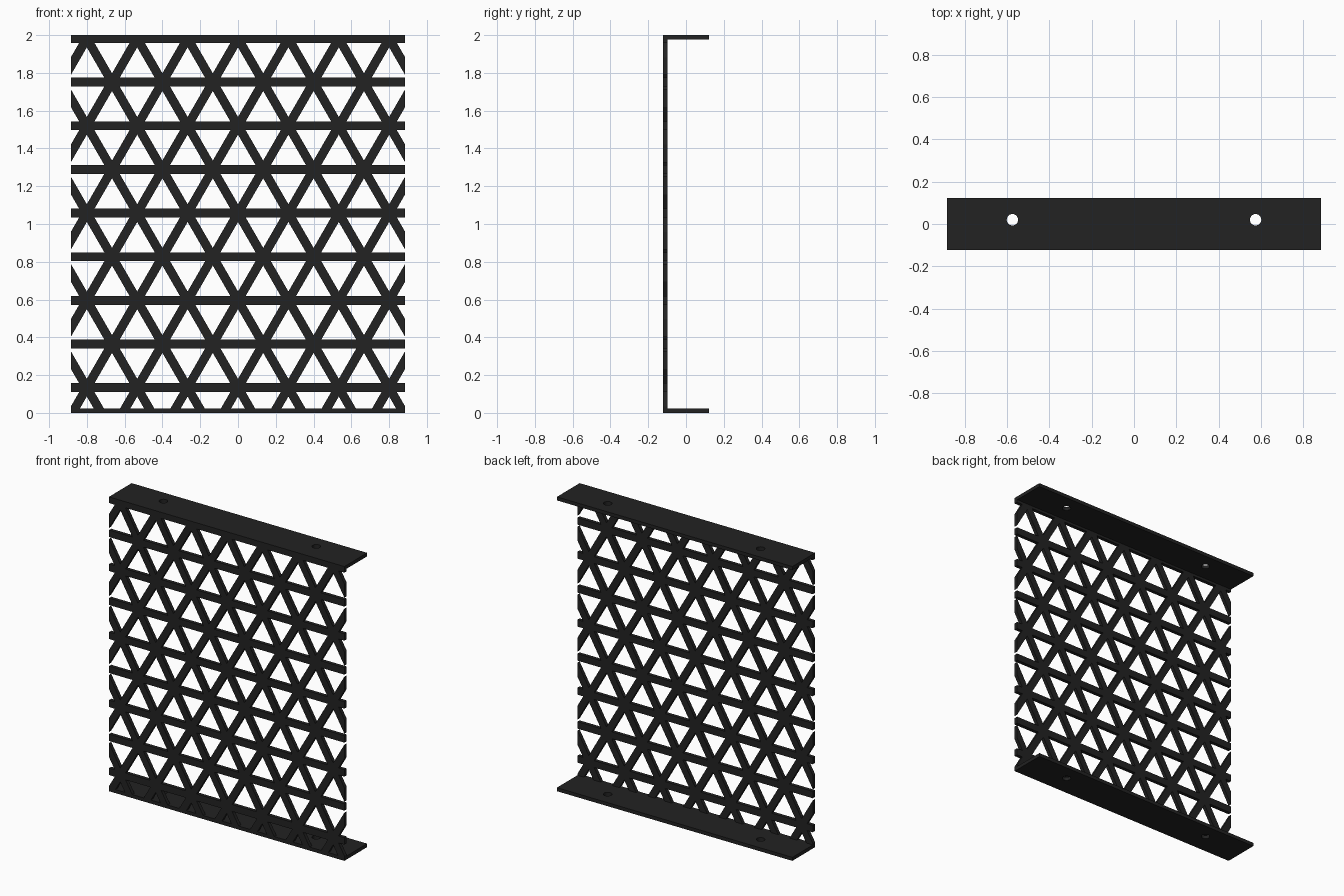
import bpy, bmesh, math
from mathutils import Matrix

if "Cube" in bpy.data.objects:
    bpy.data.objects.remove(bpy.data.objects["Cube"])

W, D, H = 0.885, 0.122, 2.0      # half width, half depth, height
T = 0.024                        # sheet thickness
BAR = 0.047                      # lattice bar width
PITCH = 0.2668                   # spacing of lattice nodes
ROW = PITCH * math.sqrt(3) / 2
TOP = 1.982                      # centre line of top bar

black = bpy.data.materials.new("matte black")
black.diffuse_color = (0.016, 0.016, 0.016, 1)
black.use_nodes = True
black.node_tree.nodes["Principled BSDF"].inputs["Base Color"].default_value = black.diffuse_color


def finish(name, bm):
    bmesh.ops.recalc_face_normals(bm, faces=bm.faces)
    me = bpy.data.meshes.new(name)
    bm.to_mesh(me)
    bm.free()
    me.materials.append(black)
    ob = bpy.data.objects.new(name, me)
    bpy.context.collection.objects.link(ob)
    return ob


def box(name, lo, hi):
    bm = bmesh.new()
    size = [b - a for a, b in zip(lo, hi)]
    mid = [(a + b) / 2 for a, b in zip(lo, hi)]
    bmesh.ops.create_cube(bm, size=1, matrix=Matrix.Translation(mid) @ Matrix.Diagonal((*size, 1)))
    return finish(name, bm)


def cut(ob, cutter):
    mod = ob.modifiers.new("cut", 'BOOLEAN')
    mod.operation = 'DIFFERENCE'
    mod.solver = 'EXACT'
    mod.object = cutter
    bpy.context.view_layer.objects.active = ob
    bpy.ops.object.modifier_apply(modifier=mod.name)


# triangular openings between the bars
bm = bmesh.new()
inr = ROW / 3 - BAR / 2
yc = -D + T / 2
for r in range(9):
    base = TOP - (r + 1) * ROW               # lower bar of this row
    for k in range(-9, 10):
        up = k % 2 == r % 2                  # apex sits on a node of the upper bar
        s = 1 if up else -1
        zc = base + (ROW / 3 if up else 2 * ROW / 3)
        xc = k * PITCH / 2
        pts = [(xc, zc + s * 2 * inr),
               (xc - inr * math.sqrt(3), zc - s * inr),
               (xc + inr * math.sqrt(3), zc - s * inr)]
        if min(p[0] for p in pts) > W or max(p[0] for p in pts) < -W:
            continue
        a = [bm.verts.new((x, yc - 0.05, z)) for x, z in pts]
        b = [bm.verts.new((x, yc + 0.05, z)) for x, z in pts]
        bm.faces.new(a)
        bm.faces.new(b[::-1])
        for i in range(3):
            j = (i + 1) % 3
            bm.faces.new((a[j], a[i], b[i], b[j]))
triangles = finish("triangle_cutter", bm)
triangles.hide_render = True

# lattice panel
panel = box("lattice_panel", (-W, -D, 0), (W, -D + T, H))
cut(panel, triangles)

# screw hole cutter through both flanges
bm = bmesh.new()
for x in (-0.575, 0.575):
    bmesh.ops.create_cone(bm, cap_ends=True, segments=32, radius1=0.027, radius2=0.027,
                          depth=3, matrix=Matrix.Translation((x, 0.02, 1)))
holes = finish("screw_hole_cutter", bm)
holes.hide_render = True

# top and bottom mounting flanges
for name, z in (("bottom_flange", 0), ("top_flange", H - T)):
    cut(box(name, (-W, -D, z), (W, D, z + T)), holes)

for helper in (triangles, holes):
    bpy.data.objects.remove(helper)
